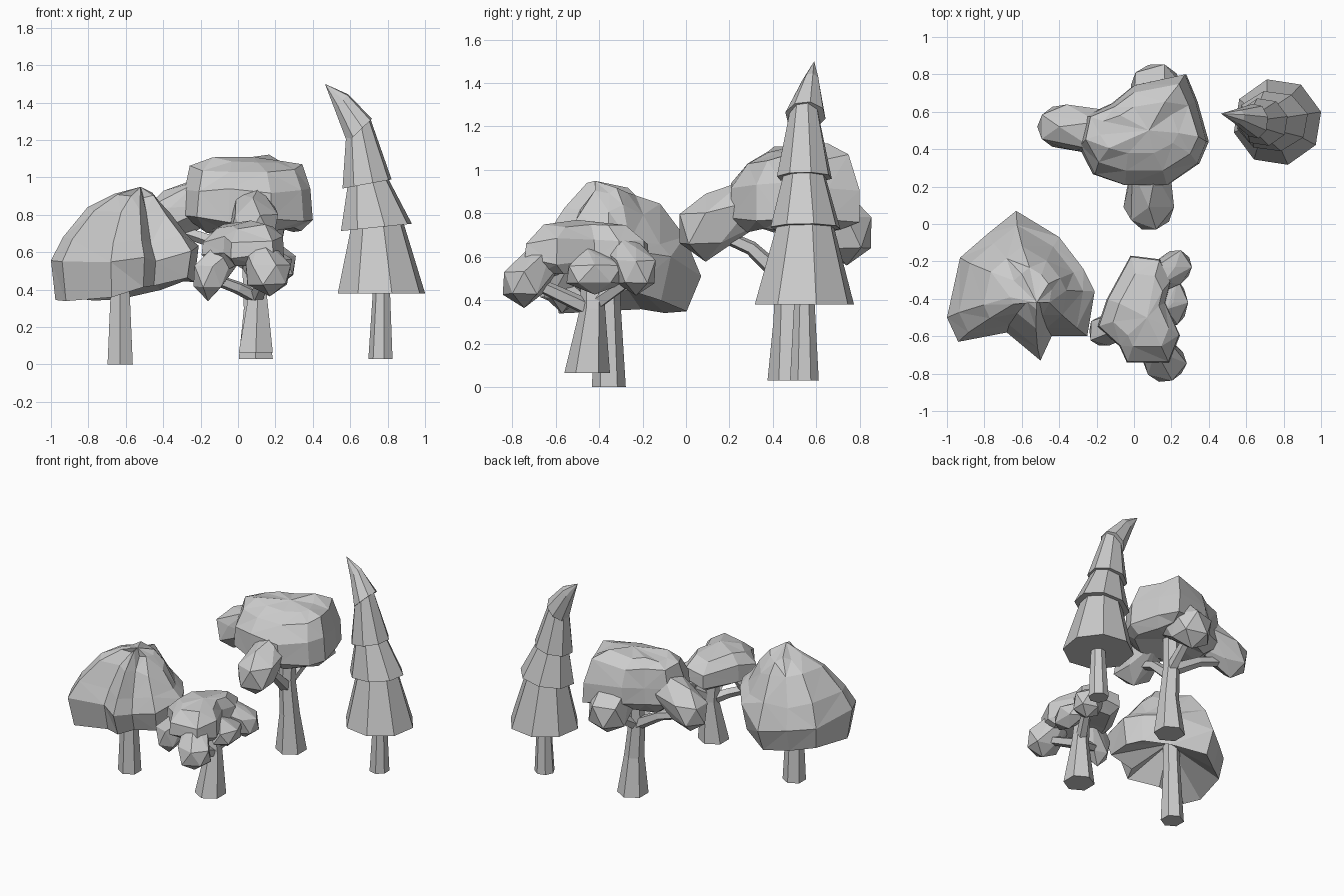
import bpy, bmesh, math, random
from mathutils import Vector

random.seed(4)
grey = bpy.data.materials.new("plain grey")
grey.diffuse_color = (0.6, 0.6, 0.6, 1)


def finish(name, bm):
    bmesh.ops.triangulate(bm, faces=[f for f in bm.faces if len(f.verts) > 4])
    bmesh.ops.recalc_face_normals(bm, faces=bm.faces)
    mesh = bpy.data.meshes.new(name)
    bm.to_mesh(mesh)
    bm.free()
    mesh.materials.append(grey)
    ob = bpy.data.objects.new(name, mesh)
    bpy.context.collection.objects.link(ob)
    return ob


def loft(name, rings, bottom, top, tri=False):
    """Skin a stack of point rings, closed by a fan at each end."""
    bm = bmesh.new()
    rows = [[bm.verts.new(p) for p in r] for r in rings]
    n = len(rows[0])
    for a, b in zip(rows, rows[1:]):
        for i in range(n):
            j = (i + 1) % n
            bm.faces.new((a[i], a[j], b[j], b[i]))
    for row, tip in ((rows[0], bottom), (rows[-1], top)):
        v = bm.verts.new(tip)
        for i in range(n):
            bm.faces.new((row[i], row[(i + 1) % n], v))
    if tri:
        bmesh.ops.triangulate(bm, faces=bm.faces)
    return finish(name, bm)


def limb(name, stations, sides=6):
    """Tapered trunk or branch through (x, y, z, radius) stations."""
    pts = [Vector(s[:3]) for s in stations]
    rings = []
    for k, s in enumerate(stations):
        d = pts[min(k + 1, len(pts) - 1)] - pts[max(k - 1, 0)]
        if k == 0 and s[2] < 0.1:
            d = Vector((0, 0, 1))
        q = Vector((0, 0, 1)).rotation_difference(d)
        rings.append([pts[k] + q @ Vector((s[3] * math.cos(t), s[3] * math.sin(t), 0))
                      for t in (math.tau * (i + 0.5) / sides for i in range(sides))])
    return loft(name, rings, pts[0], pts[-1])


def canopy(name, outline, centre, levels, bottom, top, jit, lift=0):
    """Leaf crown: the plan outline scaled at each (z, x scale, y scale, dx, dy) level."""
    rings = []
    for z, sx, sy, dx, dy in levels:
        ring = []
        for x, y in outline:
            px = centre[0] + (x - centre[0]) * sx + dx
            py = centre[1] + (y - centre[1]) * sy + dy
            up = lift * max(0, px - centre[0]) if z < bottom[2] else 0
            ring.append((px, py, z + up + random.uniform(-jit, jit)))
        rings.append(ring)
    return loft(name, rings, bottom, top, True)


def lobe(name, c, r, root, root_r):
    """Faceted leaf lump that grows out of a crown: hull of its tip and its root."""
    bm = bmesh.new()
    bmesh.ops.create_icosphere(bm, subdivisions=1, radius=1)
    for v in bm.verts:
        k = random.uniform(0.97, 1.13)
        v.co = Vector([c[i] + v.co[i] * r[i] * k for i in range(3)])
    d = Vector(root) - Vector(c)
    q = Vector((0, 0, 1)).rotation_difference(d)
    for i in range(5):
        t = math.tau * i / 5
        bm.verts.new(Vector(root) + q @ Vector((root_r * math.cos(t), root_r * math.sin(t), 0)))
    res = bmesh.ops.convex_hull(bm, input=bm.verts)
    junk = {g for g in res["geom_interior"] + res["geom_unused"] if isinstance(g, bmesh.types.BMVert)}
    bmesh.ops.delete(bm, geom=list(junk), context='VERTS')
    return finish(name, bm)


# Pine: trunk and four tiers (centre, x and y radius, slope at base and top)
limb("pine_trunk", [(0.765, 0.545, 0.03, 0.068), (0.77, 0.545, 0.45, 0.045)], 7)


def tier(name, base, top, tip=None):
    rings = []
    for x, y, z, rx, ry, tilt in (base, top):
        rings.append([(x + rx * math.cos(t), y + ry * math.sin(t), z + tilt * math.cos(t))
                      for t in (math.tau * (i + 0.3) / 8 for i in range(8))])
    loft(name, rings, base[:3], tip or top[:3])


tier("pine_tier_1", (0.767, 0.545, 0.38, 0.24, 0.235, 0), (0.742, 0.55, 0.76, 0.14, 0.13, 0.02))
tier("pine_tier_2", (0.74, 0.55, 0.733, 0.195, 0.165, 0.02), (0.69, 0.545, 0.99, 0.105, 0.095, 0.025))
tier("pine_tier_3", (0.69, 0.545, 0.965, 0.135, 0.13, 0.025), (0.642, 0.545, 1.27, 0.066, 0.066, 0.05))
tier("pine_tier_4", (0.65, 0.55, 1.25, 0.068, 0.095, 0.065),
     (0.553, 0.575, 1.405, 0.038, 0.04, 0.04), (0.465, 0.59, 1.5))

# Dome tree
limb("dome_trunk", [(-0.63, -0.355, 0.0, 0.078), (-0.63, -0.36, 0.4, 0.058), (-0.62, -0.36, 0.7, 0.055)])
canopy("dome_crown",
       [(-0.63, 0.07), (-0.78, -0.05), (-0.93, -0.18), (-1.0, -0.5), (-0.94, -0.63), (-0.68, -0.58),
        (-0.5, -0.73), (-0.44, -0.6), (-0.25, -0.6), (-0.21, -0.36), (-0.27, -0.24), (-0.4, -0.07)],
       (-0.6, -0.35),
       [(0.365, 0.94, 0.84, 0, 0), (0.53, 1, 1, 0, 0), (0.67, 0.84, 0.82, 0, 0),
        (0.82, 0.56, 0.55, 0.02, 0), (0.91, 0.28, 0.28, 0.05, 0)],
       (-0.6, -0.36, 0.58), (-0.52, -0.42, 0.95), 0.03, 0.25)

# Back tree: trunk, forking branches, flat-topped crown and side lobes
limb("back_trunk", [(0.095, 0.48, 0.03, 0.105), (0.09, 0.47, 0.3, 0.068), (0.07, 0.47, 0.55, 0.055),
                    (0.08, 0.48, 0.8, 0.055)])
limb("back_branch_front", [(0.07, 0.45, 0.5, 0.045), (0.08, 0.3, 0.64, 0.035), (0.08, 0.12, 0.72, 0.03)], 5)
limb("back_branch_left", [(0.06, 0.47, 0.54, 0.045), (-0.14, 0.5, 0.66, 0.035), (-0.38, 0.52, 0.74, 0.03)], 5)
limb("back_branch_rear", [(0.08, 0.49, 0.54, 0.04), (0.12, 0.75, 0.7, 0.03)], 5)
canopy("back_crown",
       [(0.4, 0.44), (0.35, 0.32), (0.18, 0.2), (-0.05, 0.2), (-0.22, 0.26), (-0.3, 0.42), (-0.27, 0.58),
        (-0.12, 0.65), (0.0, 0.75), (0.28, 0.81), (0.34, 0.66)],
       (0.07, 0.47),
       [(0.72, 0.72, 0.7, 0.03, 0), (0.78, 1, 0.97, 0, 0), (0.92, 0.96, 0.97, 0, 0),
        (1.05, 0.86, 0.76, -0.01, 0.02), (1.1, 0.6, 0.45, -0.03, 0.03)],
       (0.07, 0.47, 0.77), (0.08, 0.5, 1.11), 0.022)
lobe("back_lobe_front", (0.08, 0.09, 0.73), (0.135, 0.135, 0.145), (0.08, 0.32, 0.86), 0.11)
lobe("back_lobe_left", (-0.4, 0.52, 0.77), (0.13, 0.125, 0.14), (-0.15, 0.48, 0.9), 0.13)
lobe("back_lobe_rear", (0.12, 0.74, 0.71), (0.14, 0.12, 0.145), (0.12, 0.56, 0.88), 0.15)

# Front bush: the same kind of tree, smaller
limb("bush_trunk", [(0.095, -0.455, 0.065, 0.105), (0.105, -0.43, 0.36, 0.058), (0.08, -0.43, 0.6, 0.05)])
limb("bush_branch_left", [(0.1, -0.44, 0.36, 0.04), (0.0, -0.5, 0.41, 0.035), (-0.16, -0.56, 0.47, 0.03)], 5)
limb("bush_branch_front", [(0.1, -0.44, 0.36, 0.04), (0.16, -0.74, 0.5, 0.03)], 5)
limb("bush_branch_rear", [(0.1, -0.43, 0.38, 0.04), (0.21, -0.23, 0.52, 0.03)], 5)
canopy("bush_crown",
       [(-0.02, -0.16), (0.14, -0.18), (0.2, -0.3), (0.17, -0.42), (0.25, -0.6), (0.19, -0.75), (-0.04, -0.75),
        (-0.08, -0.66), (-0.2, -0.55), (-0.15, -0.4)],
       (0.06, -0.47),
       [(0.52, 0.75, 0.72, 0, 0), (0.58, 0.98, 0.97, 0, 0), (0.67, 0.95, 0.95, 0, 0), (0.735, 0.66, 0.66, 0, 0)],
       (0.06, -0.47, 0.56), (0.07, -0.5, 0.77), 0.018)
lobe("bush_lobe_left", (-0.16, -0.57, 0.47), (0.09, 0.09, 0.12), (-0.03, -0.52, 0.63), 0.08)
lobe("bush_lobe_front", (0.17, -0.745, 0.48), (0.12, 0.105, 0.11), (0.1, -0.62, 0.63), 0.08)
lobe("bush_lobe_rear", (0.22, -0.23, 0.53), (0.1, 0.095, 0.11), (0.1, -0.3, 0.64), 0.08)
lobe("bush_lobe_right", (0.21, -0.42, 0.52), (0.08, 0.14, 0.085), (0.13, -0.45, 0.6), 0.06)
